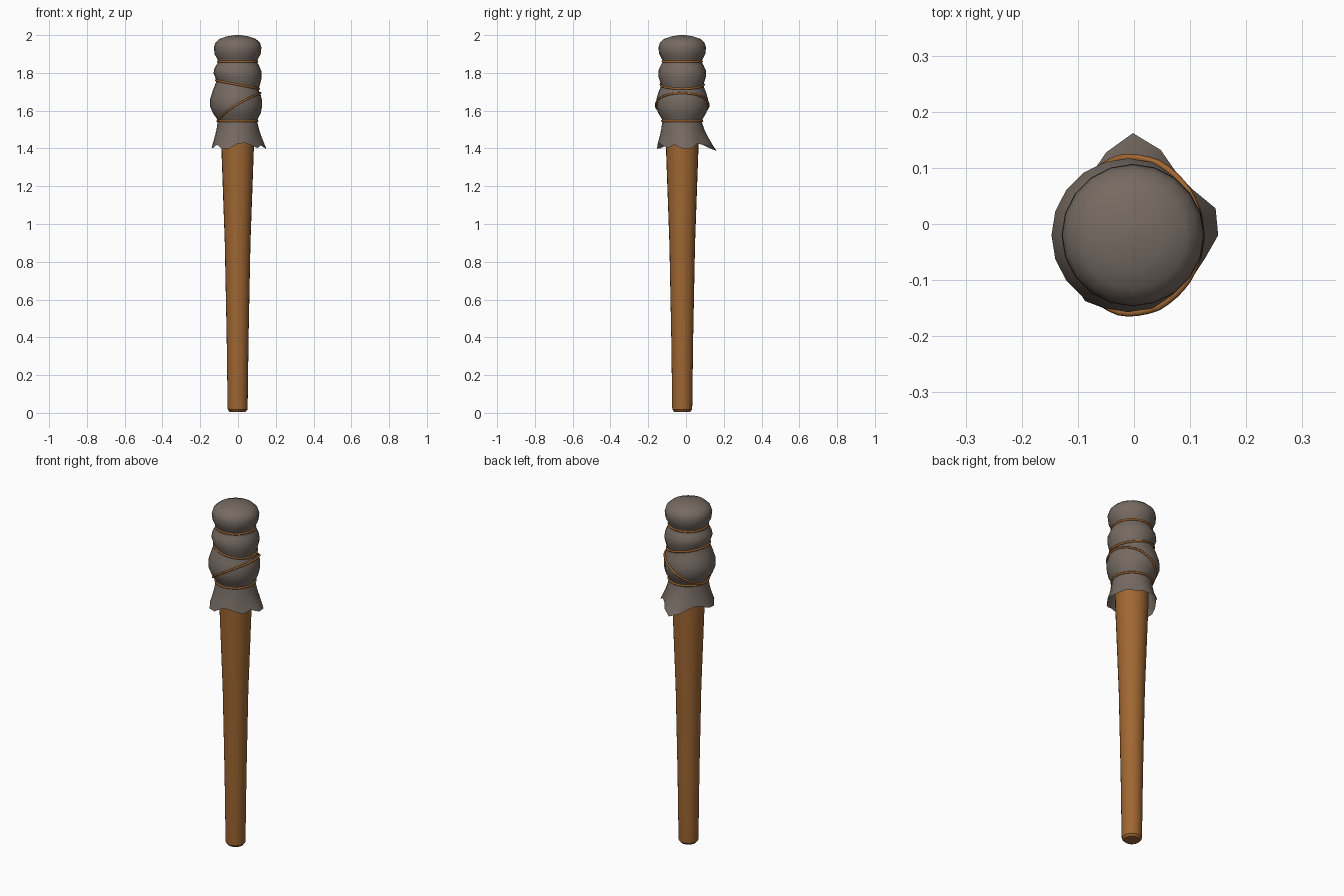
import bpy, bmesh, math

if "Cube" in bpy.data.objects:
    bpy.data.objects.remove(bpy.data.objects["Cube"])

CX, CY = -0.002, -0.02
N = 20


def material(name, rgb):
    m = bpy.data.materials.new(name)
    m.diffuse_color = (*rgb, 1)
    m.use_nodes = True
    m.node_tree.nodes["Principled BSDF"].inputs["Base Color"].default_value = m.diffuse_color
    return m


wood = material("warm brown wood", (0.35, 0.135, 0.032))
cloth = material("dark grey cloth", (0.18, 0.145, 0.122))


def loft(name, rings, mat, cap_start=False, cap_end=False, closed=False, angle=40):
    """Skin a list of rings (equal point counts) into one mesh."""
    bm = bmesh.new()
    vs = [[bm.verts.new(p) for p in r] for r in rings]
    n = len(rings[0])
    pairs = list(zip(vs, vs[1:])) + ([(vs[-1], vs[0])] if closed else [])
    for a, b in pairs:
        for i in range(n):
            j = (i + 1) % n
            bm.faces.new((a[i], a[j], b[j], b[i]))
    if cap_start:
        bm.faces.new(vs[0][::-1])
    if cap_end:
        bm.faces.new(vs[-1])
    if closed:
        bmesh.ops.recalc_face_normals(bm, faces=bm.faces[:])
    me = bpy.data.meshes.new(name)
    bm.to_mesh(me)
    bm.free()
    me.materials.append(mat)
    ob = bpy.data.objects.new(name, me)
    bpy.context.collection.objects.link(ob)
    bpy.ops.object.select_all(action='DESELECT')
    ob.select_set(True)
    bpy.context.view_layer.objects.active = ob
    bpy.ops.object.shade_smooth_by_angle(angle=math.radians(angle))
    return ob


def circle(r, z, n=N):
    return [(CX + r * math.cos(2 * math.pi * i / n),
             CY + r * math.sin(2 * math.pi * i / n), z) for i in range(n)]


# tapered handle, running up inside the cloth
loft("handle", [circle(r, z, 24) for r, z in
                [(0.042, 0.005), (0.052, 0.017), (0.053, 0.03), (0.058, 0.4),
                 (0.068, 0.9), (0.086, 1.4), (0.088, 1.52)]],
     wood, True, True, angle=30)

# wrapped cloth head: radius against height, pinched where the cords sit
PROFILE = [(1.53, 0.107), (1.545, 0.104), (1.56, 0.110), (1.585, 0.126),
           (1.62, 0.137), (1.66, 0.137), (1.695, 0.127), (1.725, 0.115),
           (1.738, 0.112), (1.752, 0.117), (1.785, 0.127), (1.815, 0.125),
           (1.84, 0.113), (1.86, 0.102), (1.875, 0.109), (1.90, 0.122),
           (1.935, 0.126), (1.96, 0.118), (1.98, 0.096), (1.993, 0.058),
           (2.0, 0.015)]


def radius(z):
    for (z0, r0), (z1, r1) in zip(PROFILE, PROFILE[1:]):
        if z <= z1:
            return r0 + (r1 - r0) * max(0, (z - z0) / (z1 - z0))
    return PROFILE[-1][1]


def slant(z, a):
    """Tilt of the cloth around the middle cord."""
    return -0.022 * math.cos(a) * math.exp(-((z - 1.738) / 0.06) ** 2)


def shift(z):
    """The large bulge sits slightly to the left."""
    return -0.009 * math.exp(-((z - 1.64) / 0.06) ** 2)


def head_point(z, a, extra=0.0):
    r = radius(z) + extra
    return (CX + shift(z) + r * math.cos(a), CY + r * math.sin(a), z + slant(z, a))


# ragged hem: radius and height every 18 degrees
HEM = [(.152, 1.40), (.155, 1.40), (.135, 1.425), (.135, 1.42), (.160, 1.41),
       (.182, 1.387), (.155, 1.40), (.130, 1.42), (.125, 1.43), (.130, 1.42),
       (.138, 1.405), (.140, 1.40), (.135, 1.42), (.145, 1.40), (.140, 1.40),
       (.130, 1.425), (.128, 1.43), (.128, 1.415), (.130, 1.402), (.135, 1.42)]
angles = [2 * math.pi * i / N for i in range(N)]
rings = []
for t in (1.0, 0.75, 0.5, 0.25):
    ring = []
    for a, (hr, hz) in zip(angles, HEM):
        r = 0.107 + (hr - 0.107) * t ** 1.3
        ring.append((CX + r * math.cos(a), CY + r * math.sin(a), 1.53 + (hz - 1.53) * t))
    rings.append(ring)
rings += [[head_point(z, a) for a in angles] for z, _ in PROFILE]
loft("cloth_wrap", rings, cloth, cap_end=True, angle=60)


# binding cords following the cloth surface
def cord(name, height, thick=0.006, steps=48, sides=6):
    out = []
    for i in range(steps):
        a = 2 * math.pi * i / steps
        z = height(a)
        x, y, zz = head_point(z, a, 0.002)
        out.append([(x + thick * math.cos(b) * math.cos(a),
                     y + thick * math.cos(b) * math.sin(a),
                     zz + thick * math.sin(b))
                    for b in (2 * math.pi * k / sides for k in range(sides))])
    loft(name, out, wood, closed=True, angle=70)


cord("upper_cord", lambda a: 1.86)
cord("middle_cord", lambda a: 1.738)
cord("lower_cord", lambda a: 1.545)
cord("diagonal_cord", lambda a: 1.628 + 0.083 * math.cos(a))
